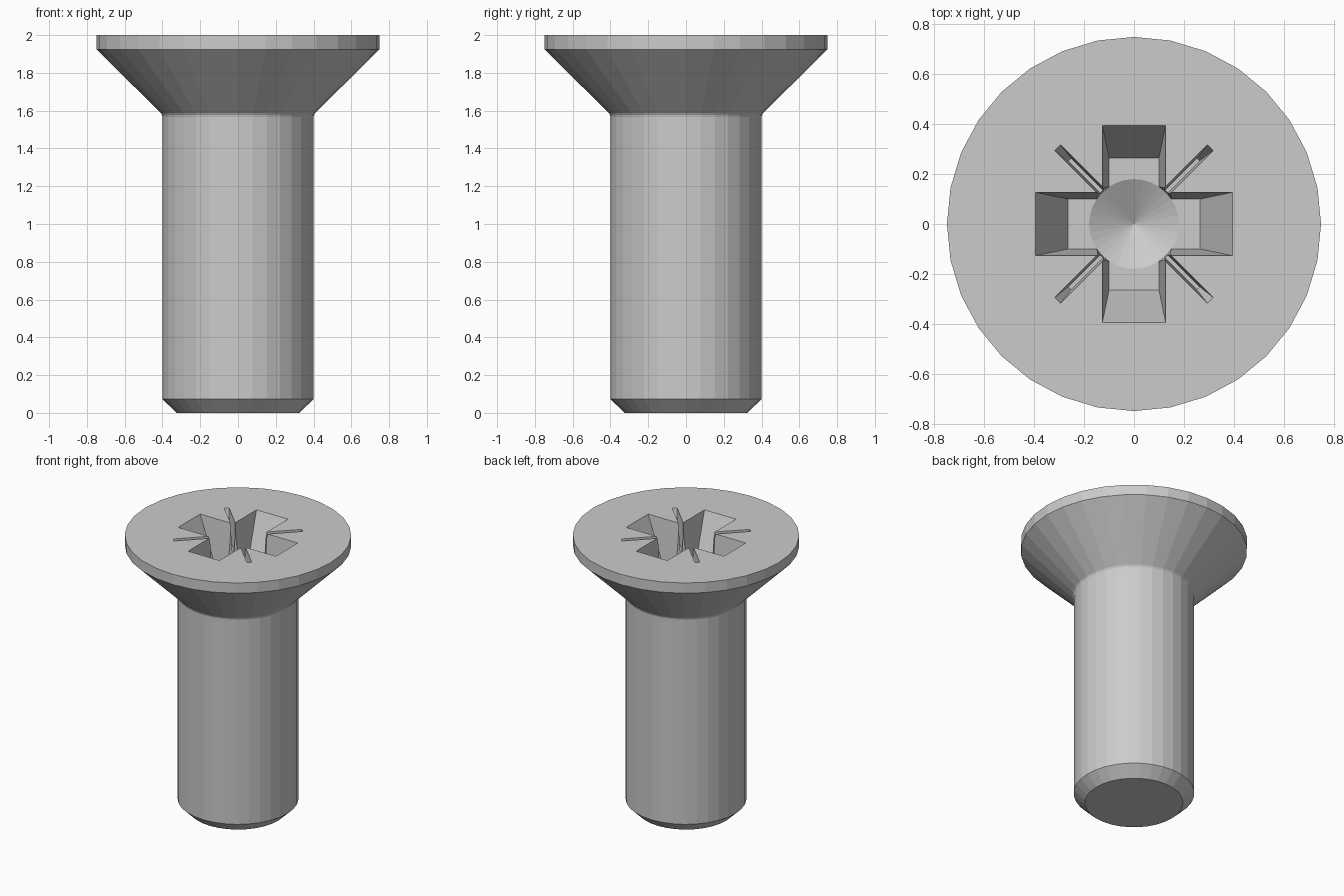
import bpy, bmesh, math
from mathutils import Matrix

if "Cube" in bpy.data.objects:
    bpy.data.objects.remove(bpy.data.objects["Cube"])

SIDES = 32
TOP = 2.0


def make_object(name, bm):
    bmesh.ops.recalc_face_normals(bm, faces=bm.faces)
    mesh = bpy.data.meshes.new(name)
    bm.to_mesh(mesh)
    bm.free()
    obj = bpy.data.objects.new(name, mesh)
    bpy.context.collection.objects.link(obj)
    return obj


def lathe(name, profile):
    """Stack rings of (radius, z); a zero radius closes to a point, other ends get a cap."""
    bm = bmesh.new()
    rings = []
    for r, z in profile:
        if r == 0:
            rings.append([bm.verts.new((0, 0, z))] * SIDES)
        else:
            rings.append([bm.verts.new((r * math.cos(2 * math.pi * i / SIDES),
                                        r * math.sin(2 * math.pi * i / SIDES), z))
                          for i in range(SIDES)])
    for a, b in zip(rings, rings[1:]):
        for i in range(SIDES):
            j = (i + 1) % SIDES
            bm.faces.new(list(dict.fromkeys((a[i], a[j], b[j], b[i]))))
    for ring, (r, _) in ((rings[0], profile[0]), (rings[-1], profile[-1])):
        if r > 0:
            bm.faces.new(ring)
    return make_object(name, bm)


def tapered_bar(name, top, bottom, depth, angle):
    """Bar through the axis; top and bottom are (half length, half width)."""
    over = 0.1
    k = 1 + over / depth
    rim = [b + (t - b) * k for t, b in zip(top, bottom)]
    bm = bmesh.new()
    bmesh.ops.create_cube(bm, size=2)
    for v in bm.verts:
        length, width = rim if v.co.z > 0 else bottom
        v.co.x *= length
        v.co.y *= width
        v.co.z = TOP + over if v.co.z > 0 else TOP - depth
    bm.transform(Matrix.Rotation(angle, 4, 'Z'))
    return make_object(name, bm)


# Countersunk screw body with a tiny fillet under the head
screw = lathe("screw", [(0.325, 0), (0.4, 0.073), (0.4, 1.567), (0.402, 1.577),
                        (0.408, 1.587), (0.75, 1.925), (0.75, TOP)])

# Drive recess: cross arms, thin diagonal slits and a conical centre
cutters = [lathe("recess_centre", [(0, 1.6), (0.18, 1.7), (0.196, TOP + 0.1)])]
for i in range(2):
    turn = i * math.pi / 2
    cutters.append(tapered_bar("recess_arm", (0.395, 0.127), (0.265, 0.1), 0.3, turn))
    cutters.append(tapered_bar("recess_slit", (0.433, 0.016), (0.365, 0.008), 0.2,
                               turn + math.pi / 4))

for cutter in cutters:
    cutter.hide_render = True
    mod = screw.modifiers.new(cutter.name, 'BOOLEAN')
    mod.operation = 'DIFFERENCE'
    mod.solver = 'EXACT'
    mod.object = cutter

# Apply the cuts and clear away the cutters
bpy.context.view_layer.objects.active = screw
screw.select_set(True)
for mod in list(screw.modifiers):
    bpy.ops.object.modifier_apply(modifier=mod.name)
for cutter in cutters:
    bpy.data.objects.remove(cutter)
